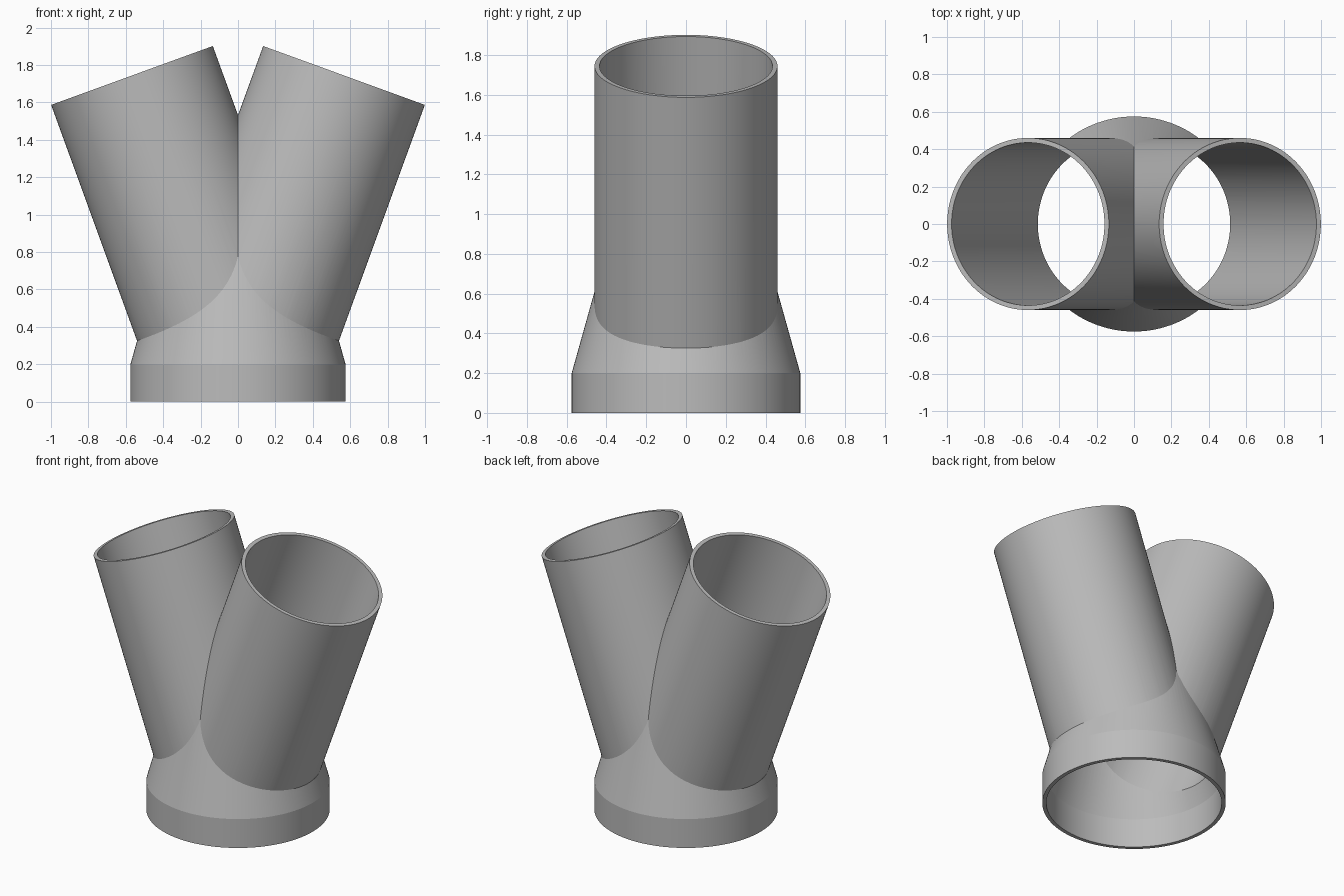
import bpy
from math import radians, sin, cos, tau
from mathutils import Matrix

cube = bpy.data.objects.get("Cube")
if cube:
    bpy.data.objects.remove(cube, do_unlink=True)

SIDES = 128
WALL = 0.025
TILT = radians(20)
PIVOT_Z = 0.187      # where the two branch axes meet
LENGTH = 1.657       # branch length along its axis
BRANCH_R = 0.46
COLLAR_R = 0.575

grey = bpy.data.materials.new("plain grey")
grey.use_nodes = True
grey.diffuse_color = (0.5, 0.5, 0.5, 1)
bsdf = next(n for n in grey.node_tree.nodes if n.type == "BSDF_PRINCIPLED")
bsdf.inputs["Base Color"].default_value = grey.diffuse_color


def lathe(name, profile, matrix=Matrix()):
    """Closed solid of revolution from (radius, height) points, bottom to top."""
    verts = [(r * cos(tau * i / SIDES), r * sin(tau * i / SIDES), z)
             for r, z in profile for i in range(SIDES)]
    faces = [(k * SIDES + i, k * SIDES + (i + 1) % SIDES,
              (k + 1) * SIDES + (i + 1) % SIDES, (k + 1) * SIDES + i)
             for k in range(len(profile) - 1) for i in range(SIDES)]
    faces.append(tuple(reversed(range(SIDES))))
    faces.append(tuple(range(len(verts) - SIDES, len(verts))))
    mesh = bpy.data.meshes.new(name)
    mesh.from_pydata(verts, [], faces)
    mesh.transform(matrix)
    mesh.materials.append(grey)
    obj = bpy.data.objects.new(name, mesh)
    bpy.context.collection.objects.link(obj)
    return obj


def branch(name, side, radius, extra):
    """Tilted cylinder starting at the point where the branches meet."""
    m = Matrix.Translation((0, 0, PIVOT_Z)) @ Matrix.Rotation(side * TILT, 4, "Y")
    return lathe(name, [(radius, 0), (radius, LENGTH + extra)], m)


def combine(target, tool, operation):
    tool.hide_render = True
    mod = target.modifiers.new(operation.lower(), "BOOLEAN")
    mod.operation = operation
    mod.solver = "EXACT"
    mod.object = tool
    bpy.context.view_layer.objects.active = target
    bpy.ops.object.modifier_apply(modifier=mod.name)
    bpy.data.objects.remove(tool, do_unlink=True)


# Outer skin: straight collar, tapering cone and two branches
fitting = lathe("y_pipe_fitting", [(COLLAR_R, 0), (COLLAR_R, 0.2), (0.365, 0.95)])
for side in (1, -1):
    combine(fitting, branch("branch", side, BRANCH_R, 0), "UNION")

# Hollow: the same shapes, one wall thickness smaller
bore = COLLAR_R - WALL
combine(fitting, lathe("collar_bore", [(bore, -0.1), (bore, 0.2), (0.34, 0.95)]),
        "DIFFERENCE")
for side in (1, -1):
    combine(fitting, branch("branch_bore", side, BRANCH_R - WALL, 0.1), "DIFFERENCE")

# Smooth curved walls, crisp rims and joints
bpy.ops.object.select_all(action="DESELECT")
fitting.select_set(True)
bpy.context.view_layer.objects.active = fitting
bpy.ops.object.shade_smooth_by_angle(angle=radians(10))
